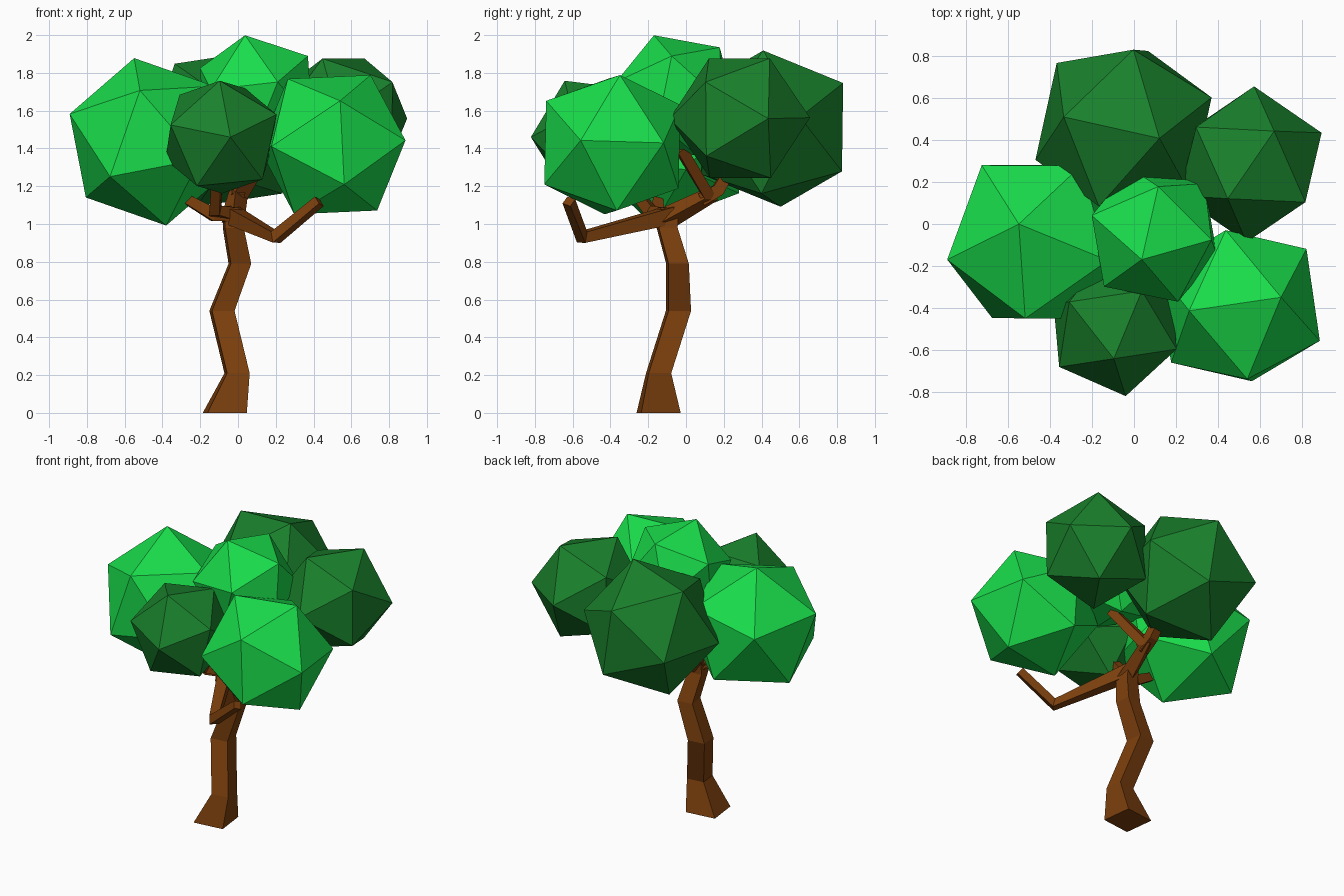
import bpy, bmesh, math
from mathutils import Vector, Matrix

if "Cube" in bpy.data.objects:
    bpy.data.objects.remove(bpy.data.objects["Cube"])


def material(name, color):
    m = bpy.data.materials.new(name)
    m.diffuse_color = (*color, 1)
    m.use_nodes = True
    m.node_tree.nodes["Principled BSDF"].inputs["Base Color"].default_value = m.diffuse_color
    return m


BARK = material("bark", (0.20, 0.05, 0.004))
LIGHT = material("light_leaf", (0.01, 0.72, 0.07))
DARK = material("dark_leaf", (0.01, 0.22, 0.025))


def finish(bm, name, mat):
    bmesh.ops.recalc_face_normals(bm, faces=bm.faces)
    me = bpy.data.meshes.new(name)
    bm.to_mesh(me)
    bm.free()
    me.materials.append(mat)
    ob = bpy.data.objects.new(name, me)
    bpy.context.collection.objects.link(ob)
    return ob


def basis(a, b):
    """Orthonormal frame with z along a and x leaning towards b."""
    z = Vector(a).normalized()
    x = (Vector(b) - z * z.dot(Vector(b))).normalized()
    return Matrix((x, z.cross(x), z)).transposed()


def leaf_ball(name, center, radius, v1, v2, mat):
    """Icosahedron turned so that v1 and v2 point at two neighbouring corners."""
    bm = bmesh.new()
    bmesh.ops.create_icosphere(bm, subdivisions=1, radius=radius)
    bm.verts.ensure_lookup_table()
    top = max(bm.verts, key=lambda v: v.co.z)
    near = top.link_edges[0].other_vert(top)
    src = basis(top.co, near.co)
    rot = basis(v1, v2) @ src.transposed()
    bmesh.ops.transform(bm, matrix=Matrix.Translation(center) @ rot.to_4x4(), verts=bm.verts)
    finish(bm, name, mat)


def limb(name, path, level=False):
    """Four-sided tapering limb; path entries are x, y, z, half width."""
    bm = bmesh.new()
    pts = [Vector(p[:3]) for p in path]
    rings = []
    for i, p in enumerate(pts):
        t = Vector((0, 0, 1))
        if not level:
            a = (p - pts[i - 1]).normalized() if i else Vector()
            b = (pts[i + 1] - p).normalized() if i < len(pts) - 1 else Vector()
            t = (a + b).normalized()
        ref = Vector((1, 0.12, 0)) if level else Vector((0, 0, 1)).cross(pts[-1] - pts[0])
        m = basis(t, ref)
        h = path[i][3]
        rings.append([bm.verts.new(p + m @ Vector((sx * h, sy * h, 0)))
                      for sx, sy in ((-1, -1), (1, -1), (1, 1), (-1, 1))])
    for r, s in zip(rings, rings[1:]):
        for k in range(4):
            bm.faces.new((r[k], r[(k + 1) % 4], s[(k + 1) % 4], s[k]))
    bm.faces.new(rings[0][::-1])
    bm.faces.new(rings[-1])
    finish(bm, name, BARK)


# Crooked trunk and its branches
limb("trunk", [(-.07, -.145, 0, .105), (-.005, -.145, .21, .06), (-.085, -.04, .54, .06),
               (.01, -.045, .79, .054), (-.025, -.10, .98, .05), (-.03, -.09, 1.08, .045)], True)
limb("right_branch", [(-.04, -.07, 1.05, .045), (.2, -.55, .93, .03), (.43, -.62, 1.12, .025)])
limb("back_branch", [(-.03, -.12, 1.02, .045), (.0, .12, 1.15, .04), (.16, -.03, 1.40, .028)])
limb("rear_fork", [(.0, .08, 1.13, .035), (.0, .17, 1.18, .033), (-.02, .25, 1.32, .028)])
limb("left_branch", [(-.01, -.1, 1.05, .038), (-.13, -.15, 1.05, .034), (-.27, -.15, 1.13, .025)])
limb("front_fork", [(-.03, -.1, 1.05, .035), (-.12, -.19, 1.07, .03), (-.11, -.33, 1.25, .025)])

# Foliage
leaf_ball("left_foliage", (-.465, -.085, 1.435), .459, (-.085, .085, .445), (-.425, -.085, .145), LIGHT)
leaf_ball("right_front_foliage", (.5, -.39, 1.42), .422, (.2, .04, .365), (.39, -.17, .02), LIGHT)
leaf_ball("top_foliage", (.097, -.053, 1.68), .345, (-.06, -.117, .32), (.013, .213, .27), LIGHT)
leaf_ball("front_foliage", (-.09, -.49, 1.46), .335, (.05, -.33, 0), (-.01, -.13, .3), DARK)
leaf_ball("back_foliage", (-.05, .455, 1.505), .45, (.168, -.045, .405), (-.282, .055, .355), DARK)
leaf_ball("right_back_foliage", (.555, .285, 1.56), .372, (.115, .16, .32), (.335, .145, -.01), DARK)
